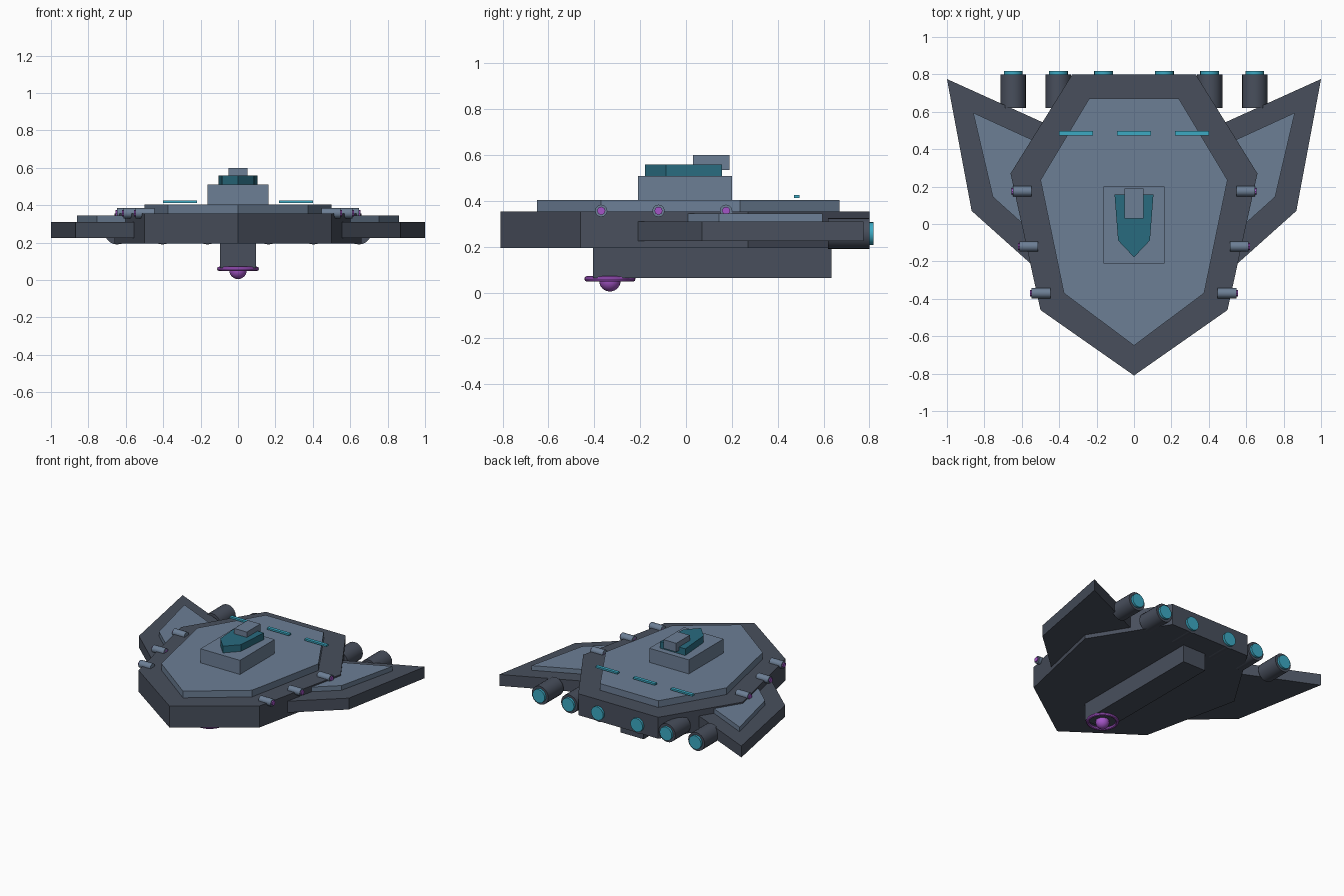
import bpy, bmesh, math

cube = bpy.data.objects.get("Cube")
if cube:
    bpy.data.objects.remove(cube, do_unlink=True)


def material(name, rgb):
    m = bpy.data.materials.new(name)
    m.use_nodes = True
    m.diffuse_color = (*rgb, 1)
    m.node_tree.nodes["Principled BSDF"].inputs["Base Color"].default_value = (*rgb, 1)
    return m


DARK = material("dark slate", (0.065, 0.078, 0.108))
LIGHT = material("light slate", (0.15, 0.21, 0.30))
TEAL = material("bridge teal", (0.022, 0.147, 0.212))
CYAN = material("glow cyan", (0.045, 0.40, 0.55))
PURPLE = material("weapon purple", (0.37, 0.09, 0.57))


def prism(name, outline, z0, z1, mat):
    """Extrude a flat outline from z0 up to z1."""
    bm = bmesh.new()
    low = [bm.verts.new((x, y, z0)) for x, y in outline]
    high = [bm.verts.new((x, y, z1)) for x, y in outline]
    bm.faces.new(low)
    bm.faces.new(high)
    n = len(outline)
    for i in range(n):
        j = (i + 1) % n
        bm.faces.new((low[i], low[j], high[j], high[i]))
    bmesh.ops.recalc_face_normals(bm, faces=bm.faces)
    me = bpy.data.meshes.new(name)
    bm.to_mesh(me)
    bm.free()
    me.materials.append(mat)
    ob = bpy.data.objects.new(name, me)
    bpy.context.collection.objects.link(ob)
    return ob


def symmetric(half):
    """Complete a right-hand half outline with its mirror image."""
    return half + [(-x, y) for x, y in reversed(half) if x > 0]


def box(name, x0, x1, y0, y1, z0, z1, mat):
    return prism(name, [(x0, y0), (x1, y0), (x1, y1), (x0, y1)], z0, z1, mat)


def finish(name, mat):
    ob = bpy.context.object
    ob.name = name
    ob.data.materials.append(mat)
    bpy.ops.object.shade_smooth_by_angle(angle=math.radians(35))


def rod(name, axis, start, length, centre, radius, mat, sides=20):
    """Cylinder along x or y; centre gives the other two coordinates."""
    mid = start + length / 2
    if axis == "x":
        loc, rot = (mid, *centre), (0, math.pi / 2, 0)
    else:
        loc, rot = (centre[0], mid, centre[1]), (math.pi / 2, 0, 0)
    bpy.ops.mesh.primitive_cylinder_add(vertices=sides, radius=radius, depth=abs(length),
                                        location=loc, rotation=rot)
    finish(name, mat)


# Hull, raised deck and keel
prism("hull", symmetric([(0, -0.81), (0.5, -0.46), (0.66, 0.27), (0.33, 0.80)]),
      0.195, 0.355, DARK)
prism("deck", symmetric([(0, -0.65), (0.375, -0.37), (0.5, 0.235), (0.24, 0.67)]),
      0.355, 0.405, LIGHT)
box("keel", -0.095, 0.095, -0.405, 0.635, 0.065, 0.2, DARK)

# Tower, bridge and cap
box("tower", -0.163, 0.163, -0.21, 0.2, 0.4, 0.51, LIGHT)
prism("bridge", symmetric([(0, -0.178), (0.085, -0.088), (0.104, 0.157)]), 0.51, 0.56, TEAL)
box("bridge_cap", -0.052, 0.052, 0.03, 0.19, 0.535, 0.60, LIGHT)

# Light strips above the rear deck
for x in (-0.31, 0, 0.31):
    box("light_strip", x - 0.09, x + 0.09, 0.472, 0.496, 0.413, 0.426, CYAN)

wing = [(0.45, -0.21), (0.555, -0.21), (0.868, 0.07), (1.0, 0.775), (0.48, 0.54)]
panel = [(0.5, -0.03), (0.56, -0.03), (0.865, 0.07), (0.86, 0.595), (0.5, 0.43)]
panel[2] = (0.755, 0.145)

for side, tag in ((1, "left"), (-1, "right")):
    # Wings with raised panels
    prism(tag + "_wing", [(side * x, y) for x, y in wing], 0.225, 0.31, DARK)
    prism(tag + "_wing_panel", [(side * x, y) for x, y in panel], 0.31, 0.345, LIGHT)

    # Engines with glowing nozzles
    for x in (0.163, 0.404, 0.646):
        rod(tag + "_engine", "y", 0.62, 0.18, (side * x, 0.258), 0.068, DARK)
        rod(tag + "_nozzle", "y", 0.70, 0.117, (side * x, 0.258), 0.05, CYAN)

    # Side guns along the hull edge
    for x, y in ((0.447, -0.37), (0.512, -0.12), (0.548, 0.175)):
        rod(tag + "_gun", "x", side * x, side * 0.1, (y, 0.357), 0.027, LIGHT, 12)
        rod(tag + "_gun_muzzle", "x", side * x, side * 0.108, (y, 0.357), 0.018, PURPLE, 8)

# Belly emitter: ball inside a ring
bpy.ops.mesh.primitive_uv_sphere_add(segments=20, ring_count=12, radius=0.047,
                                     location=(0, -0.332, 0.052))
finish("emitter_ball", PURPLE)
bpy.ops.mesh.primitive_torus_add(major_segments=32, minor_segments=8, major_radius=0.1,
                                 minor_radius=0.012, location=(0, -0.332, 0.06))
finish("emitter_ring", PURPLE)
